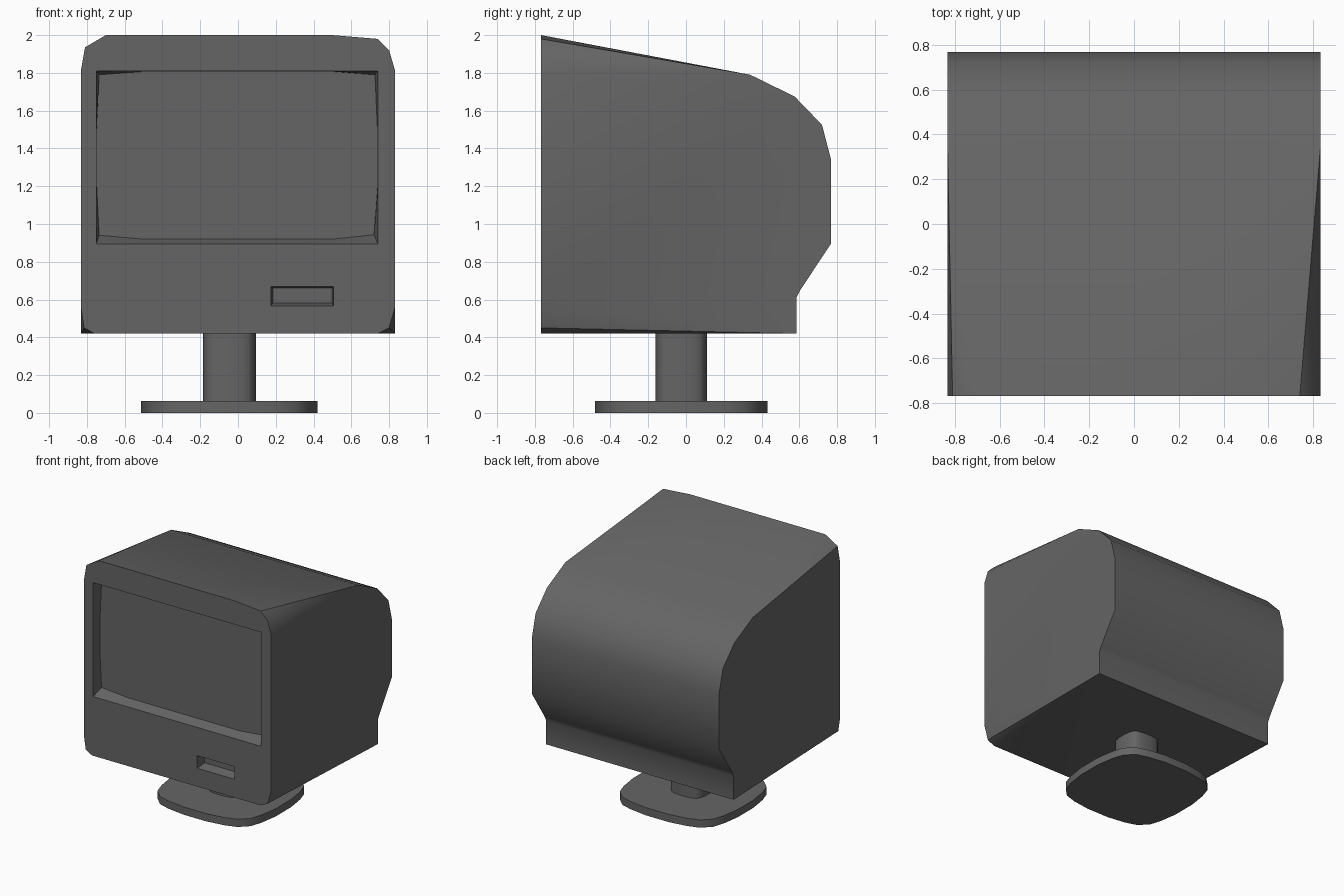
import bpy, bmesh

if "Cube" in bpy.data.objects:
    bpy.data.objects.remove(bpy.data.objects["Cube"])

grey = bpy.data.materials.new("dark grey plastic")
grey.diffuse_color = (0.13, 0.13, 0.13, 1)
grey.use_nodes = True
grey.node_tree.nodes["Principled BSDF"].inputs["Base Color"].default_value = grey.diffuse_color

FRONT = -0.767   # y of the front face
W = 0.832        # half width of the case


def finish(bm, name, angle=0.7, recalc=True):
    if recalc:
        bmesh.ops.recalc_face_normals(bm, faces=bm.faces)
    me = bpy.data.meshes.new(name)
    bm.to_mesh(me)
    bm.free()
    me.materials.append(grey)
    ob = bpy.data.objects.new(name, me)
    bpy.context.collection.objects.link(ob)
    bpy.ops.object.select_all(action='DESELECT')
    bpy.context.view_layer.objects.active = ob
    ob.select_set(True)
    bpy.ops.object.shade_smooth_by_angle(angle=angle)
    return ob


def loop(bm, pts, y):
    return [bm.verts.new((x, y, z)) for x, z in pts]


def ring_edges(bm, vs):
    out = []
    for a, b in zip(vs, vs[1:] + vs[:1]):
        out.append(bm.edges.get((a, b)) or bm.edges.new((a, b)))
    return out


def walls(bm, a, b):
    n = len(a)
    for i in range(n):
        j = (i + 1) % n
        bm.faces.new((a[i], a[j], b[j], b[i]))


# ---- case: side profile behind a front with cut corners
profile = [(0.34, 1.79), (0.575, 1.675), (0.72, 1.525), (0.767, 1.345),
           (0.767, 0.895), (0.605, 0.65), (0.585, 0.61), (0.585, 0.42)]
left_top = [(-W, 1.81), (-0.81, 1.935), (-0.70, 2.0)]
right_top = [(0.50, 2.0), (0.74, 1.98), (0.80, 1.92), (W, 1.81)]
right_low = [(W, 0.56), (0.80, 0.45), (0.74, 0.42)]
left_low = [(-0.76, 0.42), (-0.815, 0.45), (-W, 0.56)]

bm = bmesh.new()
lt, rt, rl, ll = [loop(bm, p, FRONT) for p in (left_top, right_top, right_low, left_low)]
left = [bm.verts.new((-W, y, z)) for y, z in profile]
right = [bm.verts.new((W, y, z)) for y, z in profile]

bm.faces.new([lt[0]] + left + [ll[-1]])                 # side panels
bm.faces.new([rt[-1]] + right + [rl[0]])
for i in range(len(profile) - 1):                       # curved back
    bm.faces.new((left[i], left[i + 1], right[i + 1], right[i]))
bm.faces.new((lt[-1], rt[0], right[0], left[0]))        # top and bottom
bm.faces.new((ll[0], rl[-1], right[-1], left[-1]))
for pts, tip in ((lt, left[0]), (rt, right[0]), (rl, right[-1]), (ll, left[-1])):
    for a, b in zip(pts, pts[1:]):                      # tapering corners
        bm.faces.new((a, b, tip))

# screen opening and drive slot, both recessed
opening = [(-0.75, 1.81), (-0.5, 1.81), (0.5, 1.81), (0.74, 1.81), (0.74, 1.5), (0.74, 1.2),
           (0.74, 0.895), (0.5, 0.895), (-0.5, 0.895), (-0.75, 0.895), (-0.75, 1.2), (-0.75, 1.5)]
screen_edge = [(-0.735, 1.79), (-0.5, 1.807), (0.5, 1.807), (0.725, 1.79), (0.738, 1.5), (0.738, 1.2),
               (0.72, 0.943), (0.5, 0.92), (-0.5, 0.92), (-0.735, 0.94), (-0.748, 1.2), (-0.748, 1.5)]
slot = [(0.175, 0.668), (0.505, 0.668), (0.505, 0.567), (0.175, 0.567)]
slot_back = [(0.185, 0.66), (0.498, 0.66), (0.498, 0.583), (0.185, 0.583)]

rim, slot_rim = loop(bm, opening, FRONT), loop(bm, slot, FRONT)
outline = lt + rt + rl + ll
edges = sum((ring_edges(bm, r) for r in (outline, rim, slot_rim)), [])
bmesh.ops.triangle_fill(bm, edges=edges, use_beauty=True, normal=(0, -1, 0))
glass = loop(bm, screen_edge, FRONT + 0.085)
walls(bm, rim, glass)
slot_in = loop(bm, slot_back, FRONT + 0.08)
walls(bm, slot_rim, slot_in)
bm.faces.new(slot_in)
temp = bm.faces.new(glass)          # closes the shell so normals are reliable
bmesh.ops.recalc_face_normals(bm, faces=bm.faces)
bmesh.ops.delete(bm, geom=[temp], context='FACES_ONLY')
finish(bm, "monitor_case", recalc=False)

# ---- screen
bm = bmesh.new()
f = bm.faces.new(loop(bm, screen_edge, FRONT + 0.085))
f.normal_update()
if f.normal.y > 0:
    f.normal_flip()
finish(bm, "screen", recalc=False)

# ---- stand: bulging square plan used for neck and foot
quarter = [(0.467, 0.1), (0.445, 0.25), (0.415, 0.345), (0.345, 0.415), (0.25, 0.445), (0.1, 0.467)]


def pillow(name, scale, z0, z1):
    bm = bmesh.new()
    plan = []
    for k in range(4):
        for x, y in quarter:
            for _ in range(k):
                x, y = -y, x
            plan.append((-0.046 + x * scale, -0.025 + y * scale * 0.98))
    low = [bm.verts.new((x, y, z0)) for x, y in plan]
    high = [bm.verts.new((x, y, z1)) for x, y in plan]
    walls(bm, low, high)
    bm.faces.new(low)
    bm.faces.new(high)
    finish(bm, name)


pillow("stand_foot", 1.0, 0.0, 0.062)
pillow("stand_neck", 0.3, 0.062, 0.42)
